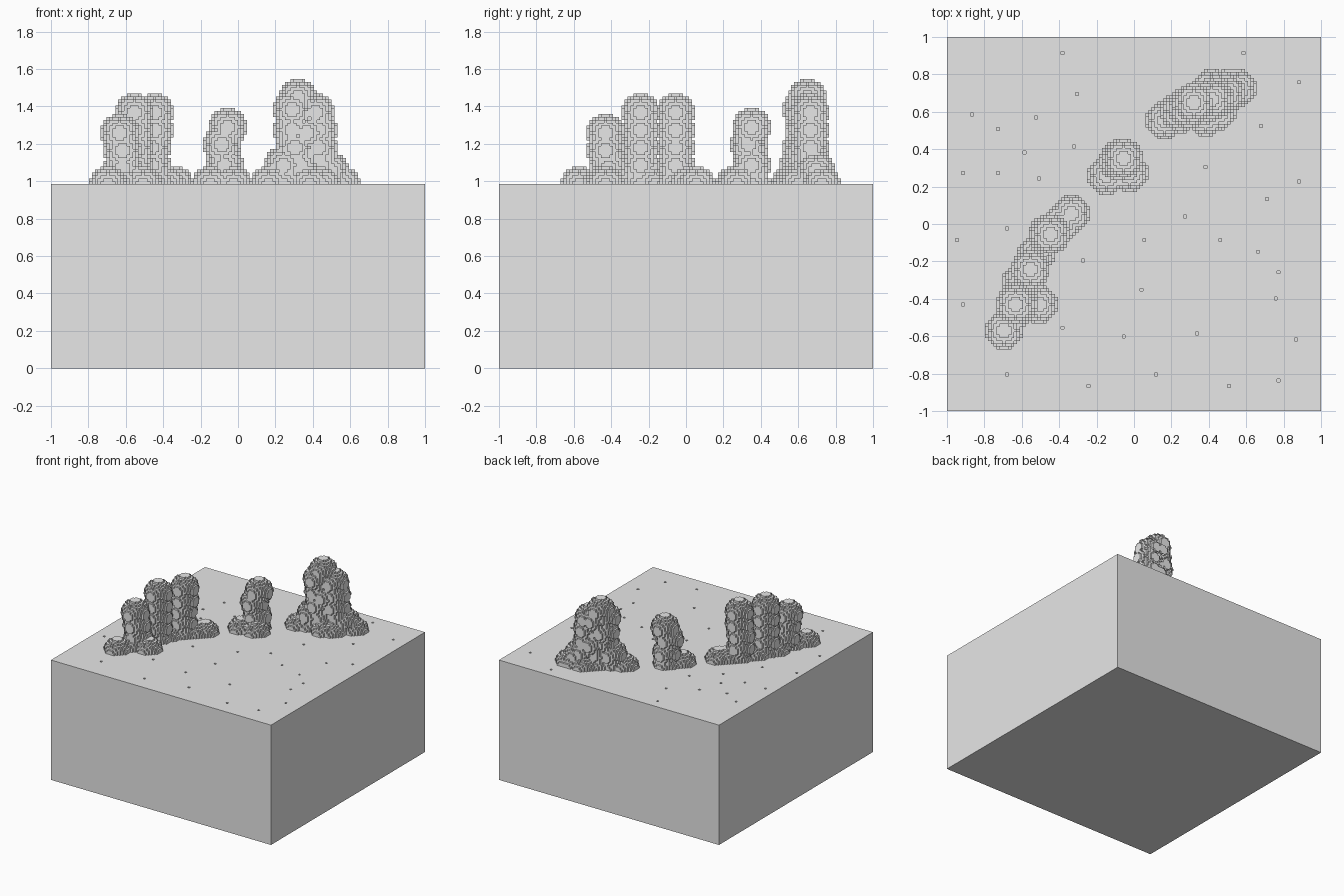
import bpy, bmesh

if "Cube" in bpy.data.objects:
    bpy.data.objects.remove(bpy.data.objects["Cube"])

V = 2 / 128          # voxel edge length
GROUND = 63          # block height in voxels

stone = bpy.data.materials.new("light_grey")
stone.diffuse_color = (0.8, 0.8, 0.8, 1)
stone.use_nodes = True
stone.node_tree.nodes["Principled BSDF"].inputs["Base Color"].default_value = stone.diffuse_color


def add_object(name, bm):
    mesh = bpy.data.meshes.new(name)
    bm.to_mesh(mesh)
    bm.free()
    mesh.materials.append(stone)
    ob = bpy.data.objects.new(name, mesh)
    bpy.context.collection.objects.link(ob)
    return ob


def add_box(bm, lo, hi):
    verts = bmesh.ops.create_cube(bm, size=1)["verts"]
    for v in verts:
        v.co = [lo[i] if v.co[i] < 0 else hi[i] for i in range(3)]


# outward faces of one voxel: direction and its four corners
SIDES = {
    (1, 0, 0): [(1, 0, 0), (1, 1, 0), (1, 1, 1), (1, 0, 1)],
    (-1, 0, 0): [(0, 0, 0), (0, 0, 1), (0, 1, 1), (0, 1, 0)],
    (0, 1, 0): [(0, 1, 0), (0, 1, 1), (1, 1, 1), (1, 1, 0)],
    (0, -1, 0): [(0, 0, 0), (1, 0, 0), (1, 0, 1), (0, 0, 1)],
    (0, 0, 1): [(0, 0, 1), (1, 0, 1), (1, 1, 1), (0, 1, 1)],
}


def voxel_clump(name, balls):
    """Union of voxel balls above ground, keeping only the outer faces."""
    cells = set()
    span = range(-6, 7)
    for x, y, z in balls:
        cx, cy, cz = round(x / V - 0.5), round(y / V - 0.5), round(z / V - 0.5)
        cells |= {(cx + a, cy + b, cz + c) for a in span for b in span for c in span
                  if a * a + b * b + c * c <= 41 and cz + c >= GROUND}
    bm = bmesh.new()
    corners = {}

    def corner(p):
        if p not in corners:
            corners[p] = bm.verts.new([k * V for k in p])
        return corners[p]

    for c in cells:
        for d, quad in SIDES.items():
            if (c[0] + d[0], c[1] + d[1], c[2] + d[2]) not in cells:
                bm.faces.new([corner((c[0] + q[0], c[1] + q[1], c[2] + q[2])) for q in quad])
    return add_object(name, bm)


# ground block with scattered one-voxel pits
bm = bmesh.new()
add_box(bm, (-1, -1, 0), (1, 1, GROUND * V))
block = add_object("ground_block", bm)

pits = [(-.39, .92), (.58, .91), (.88, .75), (-.31, .70), (-.87, .58), (-.52, .57), (-.72, .51),
        (.68, .52), (-.32, .42), (-.59, .38), (.38, .30), (-.91, .27), (-.72, .28), (-.51, .24),
        (.89, .23), (.71, .13), (.28, .04), (-.68, -.02), (-.95, -.08), (.06, -.08), (.46, -.09),
        (.66, -.15), (-.28, -.20), (.78, -.26), (.04, -.35), (.75, -.40), (-.91, -.43),
        (-.39, -.56), (-.06, -.60), (.34, -.59), (.87, -.62), (-.68, -.80), (.12, -.80),
        (.78, -.83), (-.24, -.87), (.51, -.87)]
bm = bmesh.new()
for x, y in pits:
    i, j = round(x / V - 0.5), round(y / V - 0.5)
    add_box(bm, (i * V, j * V, (GROUND - 1) * V), ((i + 1) * V, (j + 1) * V, (GROUND + 1) * V))
cutter = add_object("pit_cutter", bm)
cutter.hide_render = True
cutter.hide_set(True)
cut = block.modifiers.new("pits", "BOOLEAN")
cut.operation = "DIFFERENCE"
cut.solver = "EXACT"
cut.object = cutter

LOW = 62.5 * V       # centre height of the low domes

# left ridge: three pillars joined by low domes
voxel_clump("left_rock_pillars", [
    (-.70, -.57, LOW), (-.505, -.425, LOW), (-.60, -.31, LOW), (-.34, .06, LOW),
    (-.39, .0, LOW), (-.64, -.46, LOW), (-.52, -.17, LOW),
    (-.63, -.43, 1.255), (-.615, -.43, 1.165), (-.62, -.42, 1.07),
    (-.56, -.245, 1.367), (-.555, -.24, 1.28), (-.56, -.25, 1.18), (-.55, -.24, 1.09), (-.55, -.24, LOW),
    (-.44, -.055, 1.367), (-.44, -.06, 1.28), (-.46, -.06, 1.18), (-.455, -.05, 1.09), (-.45, -.06, LOW)])

# single middle pillar
voxel_clump("middle_rock_pillar", [
    (-.15, .26, LOW), (-.03, .275, LOW), (-.07, .35, LOW),
    (-.06, .345, 1.285), (-.085, .335, 1.19), (-.075, .345, 1.09)])

# tall right cluster
voxel_clump("right_rock_cluster", [
    (.325, .65, 1.445), (.285, .61, 1.375), (.41, .67, 1.37), (.35, .66, 1.36),
    (.295, .63, 1.27), (.43, .66, 1.28), (.37, .63, 1.26),
    (.30, .62, 1.18), (.43, .67, 1.18), (.37, .66, 1.17),
    (.245, .60, 1.08), (.33, .63, 1.08), (.45, .68, 1.08), (.49, .70, 1.06),
    (.16, .55, LOW), (.24, .58, LOW), (.375, .565, LOW), (.44, .60, LOW),
    (.42, .72, LOW), (.50, .73, LOW), (.55, .73, LOW), (.33, .65, LOW)])
